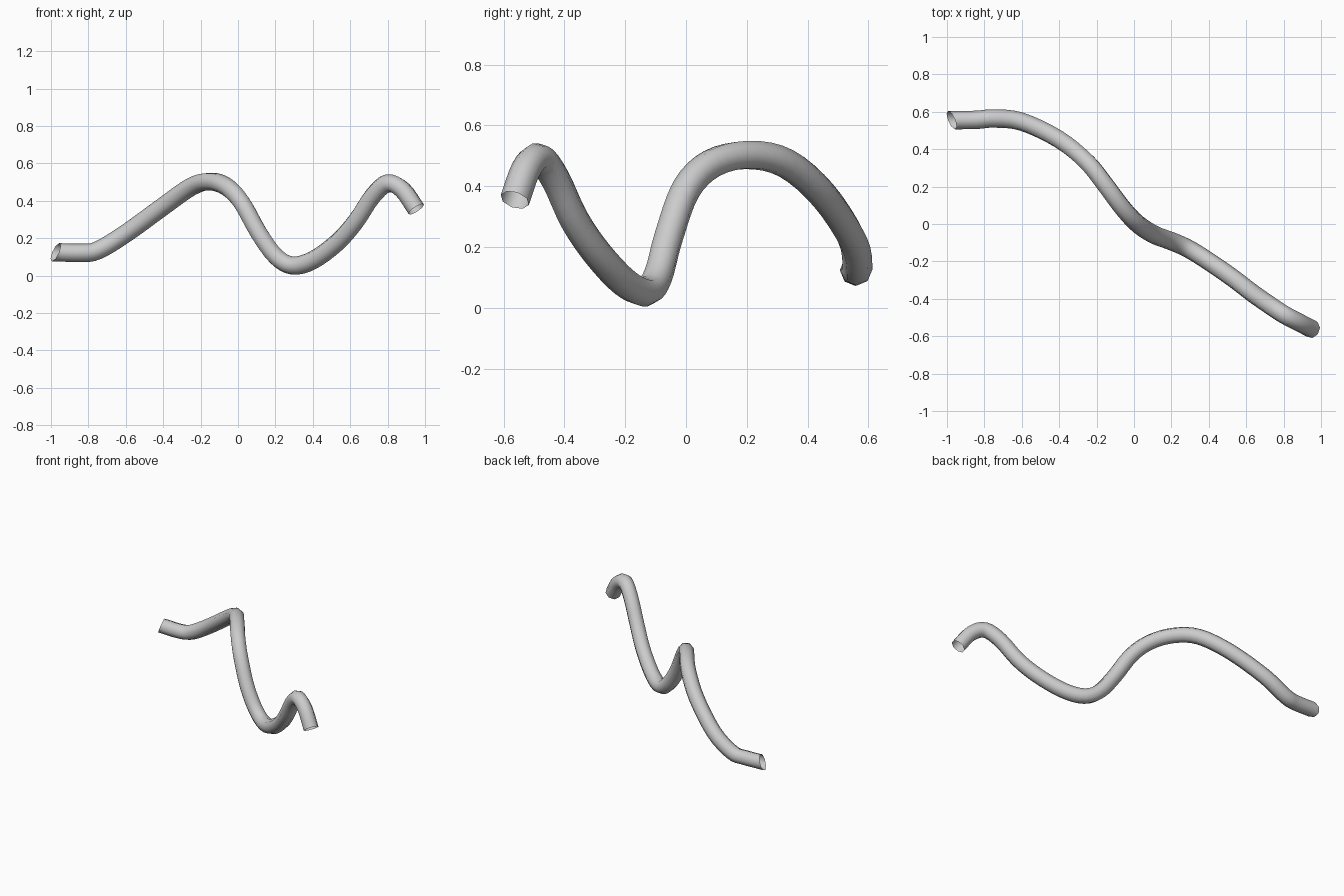
import bpy, bmesh, math
from mathutils import Vector

if "Cube" in bpy.data.objects:
    bpy.data.objects.remove(bpy.data.objects["Cube"])

# Centre line of the bent tube
PATH = [Vector(p) for p in [
    (-0.975, 0.555, 0.125), (-0.84, 0.557, 0.122), (-0.75, 0.564, 0.135),
    (-0.6, 0.547, 0.225), (-0.4, 0.452, 0.37), (-0.25, 0.33, 0.475),
    (-0.15, 0.205, 0.503), (-0.06, 0.085, 0.475), (0.02, 0.0, 0.39),
    (0.11, -0.058, 0.23), (0.2, -0.092, 0.105), (0.29, -0.132, 0.054),
    (0.4, -0.2, 0.082), (0.53, -0.29, 0.177), (0.63, -0.367, 0.29),
    (0.72, -0.43, 0.425), (0.8, -0.483, 0.493), (0.88, -0.525, 0.458),
    (0.953, -0.563, 0.355)]]
RADIUS, SIDES, STEPS = 0.049, 8, 4


def spline(pts):
    ext = [2 * pts[0] - pts[1]] + pts + [2 * pts[-1] - pts[-2]]
    out = []
    for a, b, c, d in zip(ext, ext[1:], ext[2:], ext[3:]):
        for k in range(STEPS):
            t = k / STEPS
            out.append(0.5 * (2 * b + (c - a) * t + (2 * a - 5 * b + 4 * c - d) * t * t
                              + (3 * b - a - 3 * c + d) * t ** 3))
    return out + [pts[-1]]


# Open-ended tube swept along the centre line
line = spline(PATH)
bm = bmesh.new()
rings = []
up = Vector((0, 0, 1))
for i, p in enumerate(line):
    tan = (line[min(i + 1, len(line) - 1)] - line[max(i - 1, 0)]).normalized()
    up = (up - tan * up.dot(tan)).normalized()
    side = tan.cross(up)
    ring = []
    for k in range(SIDES):
        a = 2 * math.pi * k / SIDES
        off = RADIUS * (math.cos(a) * up + math.sin(a) * side)
        # slanted cut at the low end
        if i == 0:
            off.x += 0.37 * (off.z - off.y)
        ring.append(bm.verts.new(p + off))
    rings.append(ring)
for r, s in zip(rings, rings[1:]):
    for k in range(SIDES):
        n = (k + 1) % SIDES
        bm.faces.new((r[k], r[n], s[n], s[k])).smooth = True
bmesh.ops.recalc_face_normals(bm, faces=bm.faces)

mesh = bpy.data.meshes.new("bent_tube")
bm.to_mesh(mesh)
bm.free()
bpy.context.collection.objects.link(bpy.data.objects.new("bent_tube", mesh))
